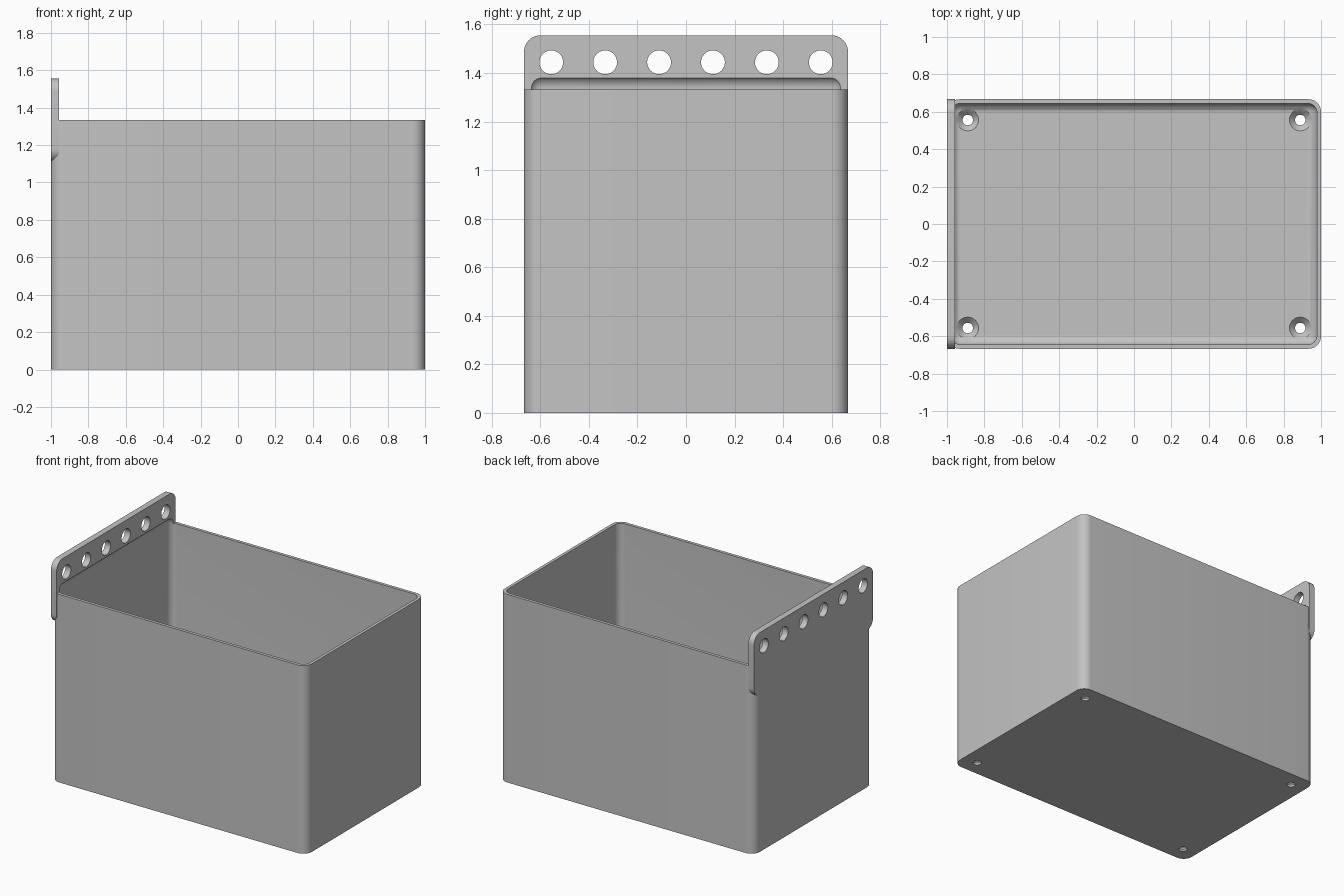
import bpy, bmesh, math
from mathutils import Matrix, Vector

if "Cube" in bpy.data.objects:
    bpy.data.objects.remove(bpy.data.objects["Cube"])

grey = bpy.data.materials.new("light grey plastic")
grey.use_nodes = True
colour = (0.55, 0.55, 0.55, 1)
grey.diffuse_color = colour
grey.node_tree.nodes["Principled BSDF"].inputs["Base Color"].default_value = colour

HX, HY, HEIGHT = 1.0, 0.667, 1.333   # outer half sizes and rim height
WALL, FLOOR, RADIUS, PLATE = 0.022, 0.044, 0.067, 0.044


def make_object(name, bm):
    mesh = bpy.data.meshes.new(name)
    bm.to_mesh(mesh)
    bm.free()
    mesh.materials.append(grey)
    obj = bpy.data.objects.new(name, mesh)
    bpy.context.collection.objects.link(obj)
    return obj


def rounded_box(name, low, high, radius, axis=None):
    """Box with edges along one axis rounded, or all edges if axis is None."""
    low, high = Vector(low), Vector(high)
    bm = bmesh.new()
    size = Matrix.Diagonal((*(high - low), 1))
    bmesh.ops.create_cube(bm, size=1, matrix=Matrix.Translation((low + high) / 2) @ size)
    edges = [e for e in bm.edges if axis is None
             or abs((e.verts[0].co - e.verts[1].co).normalized()[axis]) > 0.9]
    bmesh.ops.bevel(bm, geom=edges, offset=radius, segments=10, profile=0.5, affect='EDGES')
    return make_object(name, bm)


def round_cutter(name, centre, r1, r2, depth, along_x=False):
    bm = bmesh.new()
    turn = Matrix.Rotation(math.pi / 2, 4, 'Y') if along_x else Matrix()
    bmesh.ops.create_cone(bm, cap_ends=True, segments=40, radius1=r1, radius2=r2,
                          depth=depth, matrix=Matrix.Translation(centre) @ turn)
    return make_object(name, bm)


def combine(target, other, operation):
    mod = target.modifiers.new(operation.lower(), 'BOOLEAN')
    mod.operation, mod.solver, mod.object = operation, 'EXACT', other
    bpy.context.view_layer.objects.active = target
    bpy.ops.object.modifier_apply(modifier=mod.name)
    bpy.data.objects.remove(other)


# Bin body with rounded upright corners, joined to the hanging plate
bin_body = rounded_box("storage_bin", (-HX, -HY, 0), (HX, HY, HEIGHT), RADIUS, axis=2)
plate = rounded_box("hanging_plate", (-HX, -HY, HEIGHT - 0.222),
                    (-HX + PLATE, HY, HEIGHT + 0.222), RADIUS, axis=0)
combine(bin_body, plate, 'UNION')

# Filleted cavity, whose rounded top also scoops into the plate
cavity = rounded_box("cavity", (WALL - HX, WALL - HY, FLOOR),
                     (HX - WALL, HY - WALL, HEIGHT + 0.055), 0.05)
combine(bin_body, cavity, 'DIFFERENCE')

# Row of hanging holes
for i in range(6):
    y = (i - 2.5) * 0.222
    combine(bin_body, round_cutter("hang_hole", (-HX + PLATE / 2, y, HEIGHT + 0.111),
                                   0.049, 0.049, 0.2, True), 'DIFFERENCE')

# Countersunk screw holes in the floor corners
for x in (-0.889, 0.889):
    for y in (-0.556, 0.556):
        combine(bin_body, round_cutter("screw_hole", (x, y, 0), 0.028, 0.028, 0.2), 'DIFFERENCE')
        combine(bin_body, round_cutter("countersink", (x, y, FLOOR - 0.01),
                                       0.028, 0.068, 0.04), 'DIFFERENCE')

# Smooth the fillets, keep the crisp edges
bpy.ops.object.select_all(action='DESELECT')
bin_body.select_set(True)
bpy.context.view_layer.objects.active = bin_body
bpy.ops.object.shade_smooth_by_angle(angle=math.radians(30))
